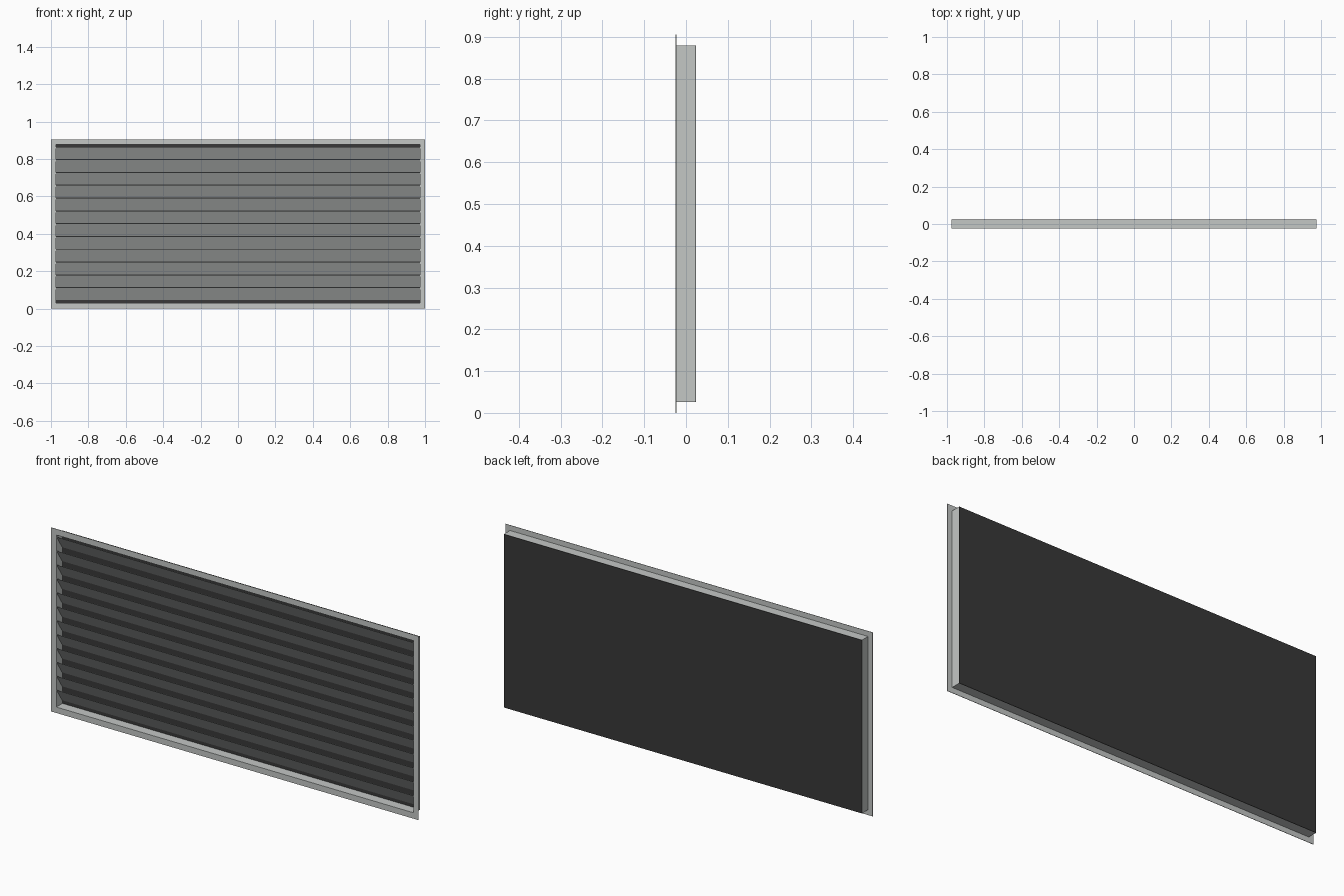
import bpy, bmesh

if "Cube" in bpy.data.objects:
    bpy.data.objects.remove(bpy.data.objects["Cube"])

# Overall sizes
HEIGHT = 0.905
SLEEVE_X = 0.975            # half width of the sleeve
SLEEVE_Z = (0.026, 0.879)   # bottom and top of the sleeve
FRONT, BACK = -0.025, 0.0245
WALL = 0.003
SLATS, PITCH, SLAT_RISE = 12, 0.0685, 0.066


def material(name, color):
    mat = bpy.data.materials.new(name)
    mat.diffuse_color = (*color, 1)
    mat.use_nodes = True
    mat.node_tree.nodes["Principled BSDF"].inputs["Base Color"].default_value = mat.diffuse_color
    return mat


metal = material("grey metal", (0.55, 0.57, 0.56))
dark = material("dark backing", (0.04, 0.04, 0.04))


def add_object(name, bm, mat):
    bmesh.ops.recalc_face_normals(bm, faces=bm.faces)
    mesh = bpy.data.meshes.new(name)
    bm.to_mesh(mesh)
    bm.free()
    mesh.materials.append(mat)
    obj = bpy.data.objects.new(name, mesh)
    bpy.context.collection.objects.link(obj)
    return obj


def rectangle(bm, hx, z0, z1, y):
    return [bm.verts.new((x, y, z)) for x, z in
            ((-hx, z0), (hx, z0), (hx, z1), (-hx, z1))]


def ring(name, outer, inner, y0, y1, mat):
    """Rectangular frame between an outer and inner (half width, z0, z1)."""
    bm = bmesh.new()
    loops = [rectangle(bm, *outer, y0), rectangle(bm, *outer, y1),
             rectangle(bm, *inner, y1), rectangle(bm, *inner, y0)]
    for a, b in zip(loops, loops[1:] + loops[:1]):
        for i in range(4):
            j = (i + 1) % 4
            bm.faces.new((a[i], a[j], b[j], b[i]))
    return add_object(name, bm, mat)


def extrude_x(name, profile, hx, mat):
    """Closed (y, z) profile stretched across the width."""
    bm = bmesh.new()
    left, right = [[bm.verts.new((x, y, z)) for y, z in profile] for x in (-hx, hx)]
    bm.faces.new(left)
    bm.faces.new(right)
    n = len(profile)
    for i in range(n):
        j = (i + 1) % n
        bm.faces.new((left[i], left[j], right[j], right[i]))
    return add_object(name, bm, mat)


# Flat front flange and the sleeve behind it
z0, z1 = SLEEVE_Z
inner = (SLEEVE_X - WALL, z0 + WALL, z1 - WALL)
ring("front_flange", (1.0, 0.0, HEIGHT), inner, FRONT, FRONT + 0.002, metal)
ring("sleeve", (SLEEVE_X, z0, z1), inner, FRONT + 0.002, BACK - 0.002, metal)

# Dark panel closing the back
extrude_x("back_panel", [(BACK - 0.002, z0), (BACK, z0), (BACK, z1), (BACK - 0.002, z1)],
          SLEEVE_X, dark)

# Louvre slats, front edge high and back edge low
for i in range(SLATS):
    z = 0.0455 + PITCH * i
    top = z + SLAT_RISE
    extrude_x(f"slat_{i + 1}",
              [(BACK - 0.0045, z), (BACK - 0.0025, z),
               (FRONT + 0.004, top), (FRONT + 0.002, top)],
              SLEEVE_X - WALL, metal)
